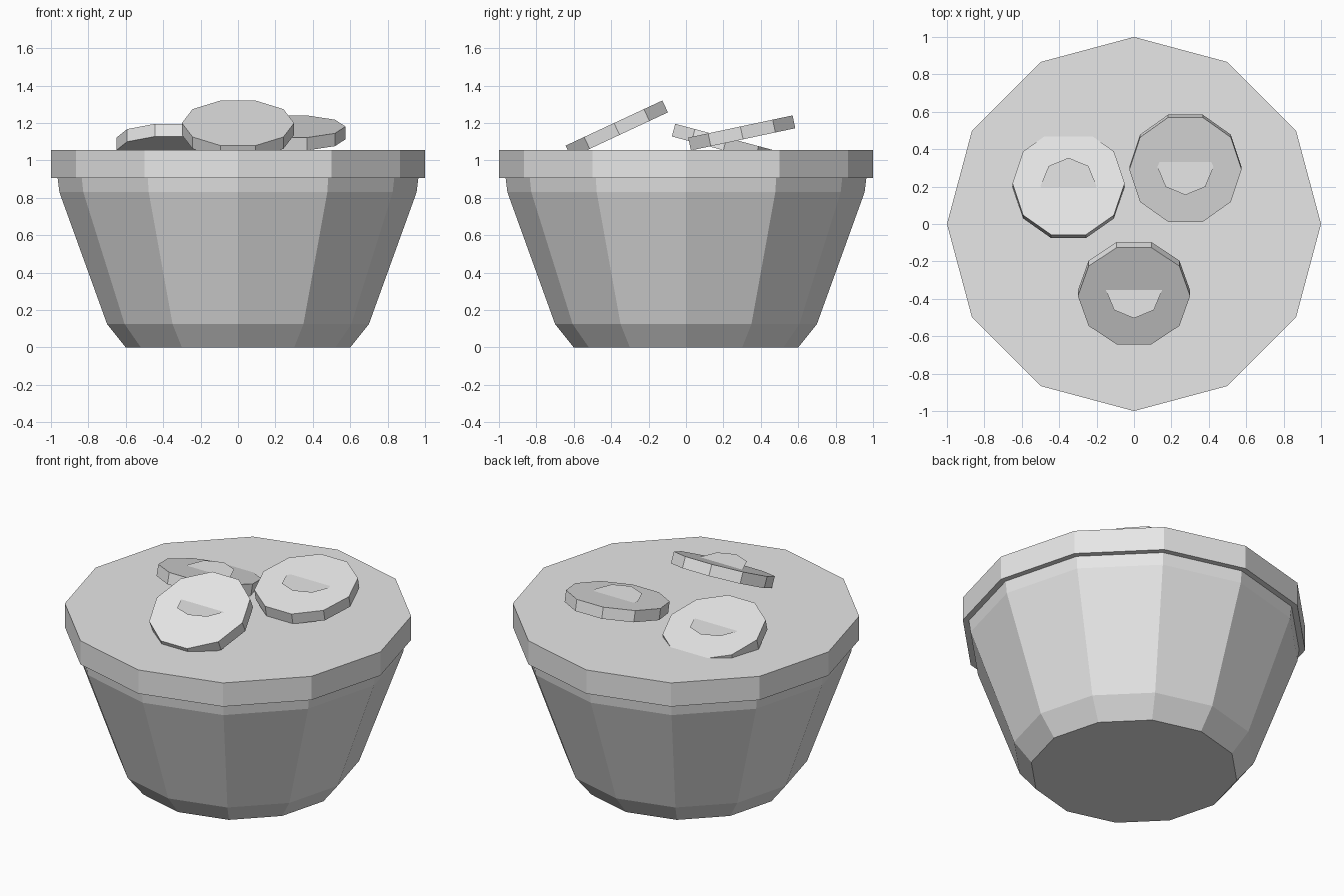
import bpy, bmesh
from math import cos, sin, pi, radians
from mathutils import Matrix, Vector

cube = bpy.data.objects.get("Cube")
if cube:
    bpy.data.objects.remove(cube, do_unlink=True)

# Single plain colour
grey = bpy.data.materials.new("light grey")
grey.use_nodes = True
colour = (0.8, 0.8, 0.8, 1)
grey.diffuse_color = colour
grey.node_tree.nodes["Principled BSDF"].inputs["Base Color"].default_value = colour


def turned(name, profile, sides, matrix=Matrix()):
    """Faceted solid from (radius, height) rings; one ring gives a flat plate."""
    bm = bmesh.new()
    rings = [[bm.verts.new((r * cos(2 * pi * i / sides), r * sin(2 * pi * i / sides), z))
              for i in range(sides)] for r, z in profile]
    for low, high in zip(rings, rings[1:]):
        for i in range(sides):
            j = (i + 1) % sides
            bm.faces.new((low[i], low[j], high[j], high[i]))
    bm.faces.new(rings[-1])
    if len(rings) > 1:
        bm.faces.new(rings[0][::-1])
    mesh = bpy.data.meshes.new(name)
    bm.to_mesh(mesh)
    bm.free()
    mesh.materials.append(grey)
    obj = bpy.data.objects.new(name, mesh)
    obj.matrix_world = matrix
    bpy.context.collection.objects.link(obj)
    return obj


# Tapered bowl and its overhanging lid
turned("bowl", [(0.6, 0), (0.7, 0.125), (0.955, 0.83), (0.965, 0.91)], 12)
turned("lid", [(1, 0.905), (1, 1.055)], 12)

# Tilted discs, each with a small level plate cutting through its face
discs = [
    ("front", (0, -0.37, 1.168), 25, (0, -0.354, 1.215)),
    ("back_right", (-0.35, 0.209, 1.088), -15, (-0.35, 0.204, 1.128)),
    ("back_left", (0.275, 0.298, 1.147), 12, (0.275, 0.305, 1.19)),
]
for place, centre, tilt, plate in discs:
    pose = Matrix.Translation(Vector(centre)) @ Matrix.Rotation(radians(tilt), 4, 'X')
    turned(place + "_disc", [(0.3, -0.035), (0.3, 0.035)], 10, pose)
    turned(place + "_plate", [(0.15, 0)], 8, Matrix.Translation(Vector(plate)))
